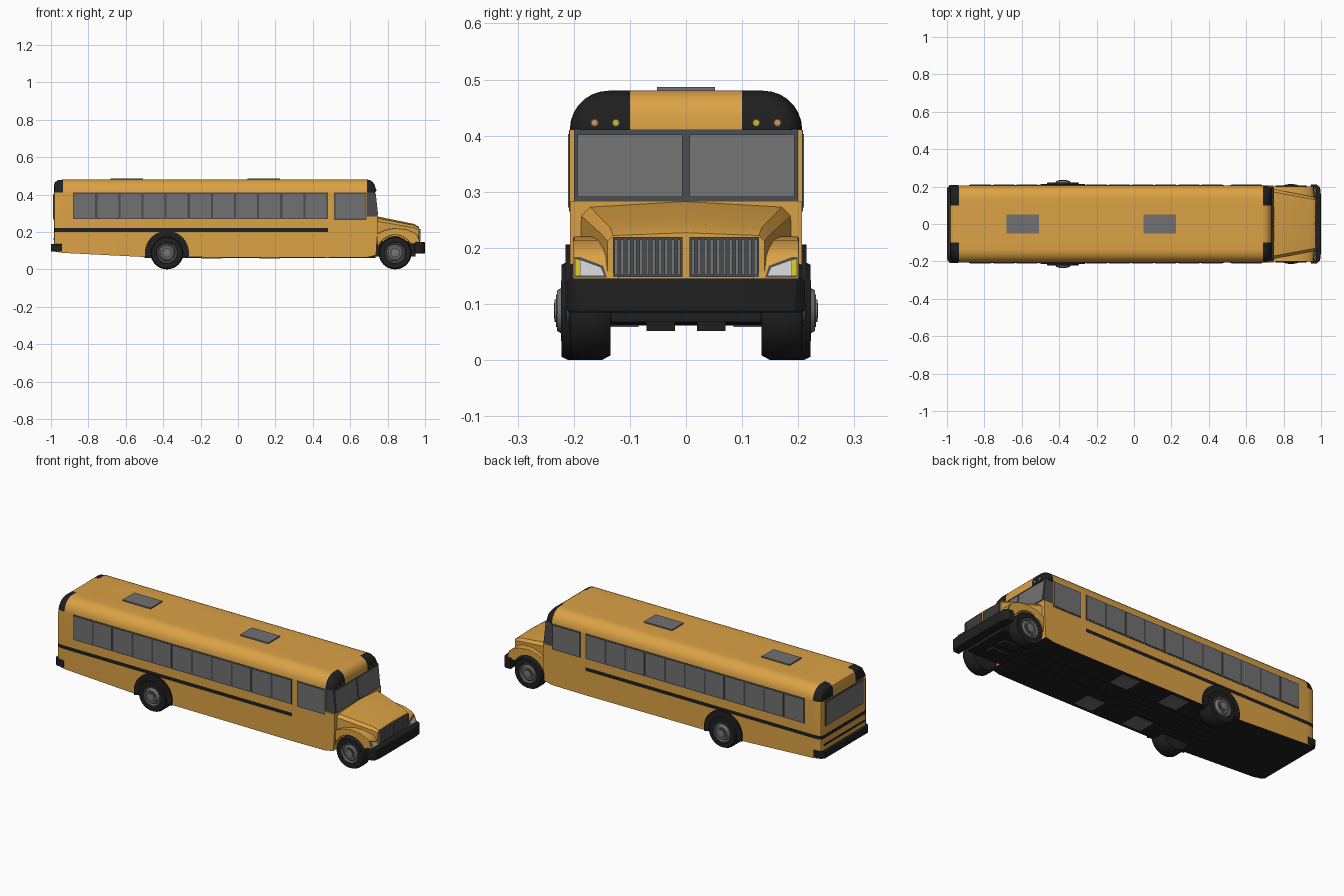
import bpy, bmesh
from math import sin, cos, pi, radians

if "Cube" in bpy.data.objects:
    bpy.data.objects.remove(bpy.data.objects["Cube"])


def material(name, r, g, b):
    m = bpy.data.materials.new(name)
    m.use_nodes = True
    m.diffuse_color = (r, g, b, 1)
    m.node_tree.nodes["Principled BSDF"].inputs["Base Color"].default_value = (r, g, b, 1)
    return m


YELLOW = material("school yellow", 0.71, 0.36, 0.06)
BLACK = material("black", 0.014, 0.014, 0.014)
FRAME = material("dark grey frame", 0.065, 0.07, 0.075)
GLASS = material("grey glass", 0.165, 0.165, 0.165)
METAL = material("wheel grey", 0.18, 0.18, 0.18)
LENS = material("pale lens", 0.6, 0.6, 0.6)
AMBER = material("amber lamp", 0.7, 0.3, 0.07)
LAMP = material("yellow lamp", 0.65, 0.52, 0.01)


def finish(bm, name, mats, rule=None, bevel=0):
    bmesh.ops.recalc_face_normals(bm, faces=bm.faces)
    if rule:
        for f in bm.faces:
            f.material_index = rule(f.calc_center_median(), f.normal)
    me = bpy.data.meshes.new(name)
    bm.to_mesh(me)
    bm.free()
    for m in mats:
        me.materials.append(m)
    me.shade_smooth()
    me.set_sharp_from_angle(angle=radians(32))
    ob = bpy.data.objects.new(name, me)
    bpy.context.scene.collection.objects.link(ob)
    if bevel:
        mod = ob.modifiers.new("bevel", "BEVEL")
        mod.width, mod.segments, mod.angle_limit = bevel, 3, radians(40)
    return ob


def loft(name, rings, mats, rule=None, cuts=(), bevel=0):
    """Skin closed rings of points, cap both ends, then slice along planes."""
    bm = bmesh.new()
    vs = [[bm.verts.new(p) for p in ring] for ring in rings]
    n = len(vs[0])
    for a, b in zip(vs, vs[1:]):
        for i in range(n):
            j = (i + 1) % n
            bm.faces.new((a[i], a[j], b[j], b[i]))
    bm.faces.new(vs[0])
    bm.faces.new(vs[-1])
    for co, no in cuts:
        bmesh.ops.bisect_plane(bm, geom=bm.verts[:] + bm.edges[:] + bm.faces[:],
                               plane_co=co, plane_no=no)
    return finish(bm, name, mats, rule, bevel)


def prism(name, pts, axis, lo, hi, mat, rule=None, bevel=0):
    place = {"x": lambda p, d: (d, p[0], p[1]),
             "y": lambda p, d: (p[0], d, p[1]),
             "z": lambda p, d: (p[0], p[1], d)}[axis]
    mats = mat if isinstance(mat, list) else [mat]
    return loft(name, [[place(p, d) for p in pts] for d in (lo, hi)], mats, rule, (), bevel)


def box(name, x0, x1, y0, y1, z0, z1, mat, bevel=0):
    return prism(name, [(x0, y0), (x1, y0), (x1, y1), (x0, y1)], "z", z0, z1, mat, bevel=bevel)


def arc(cx, cz, r, a0, a1, n):
    return [(cx + r * cos(radians(a0 + (a1 - a0) * i / n)),
             cz + r * sin(radians(a0 + (a1 - a0) * i / n))) for i in range(n + 1)]


def lathe(name, profile, x, z, side, mat, n=32):
    """Revolve (radius, y) pairs about a wheel axle."""
    rings = [[(x + r * cos(2 * pi * i / n), side * y, z + r * sin(2 * pi * i / n))
              for i in range(n)] for r, y in profile]
    return loft(name, rings, [mat])


# Body shell: arched cross-section with insets that round its ends
W, TOP, EAVE = 0.207, 0.48, 0.41


def section(x, inset, bottom):
    w, t = W - inset * 0.5, TOP - inset
    r = min(0.07, t - bottom - 0.001)
    half = [(w, bottom)] + arc(w - r, t - r, r, 0, 90, 7)
    return [(x, y, z) for y, z in half] + [(x, -y, z) for y, z in reversed(half)]


def body_paint(c, n):
    if n.z < -0.6:
        return 1
    cap = c.z > EAVE and abs(c.y) > 0.1 and (c.x < -0.935 or c.x > 0.69)
    stripe = 0.2 < c.z < 0.22 and c.x < 0.48
    return int(cap or stripe)


sides = [((0, y, 0), (0, 1, 0)) for y in (-0.1, 0.1)]
levels = [((0, 0, z), (0, 0, 1)) for z in (0.2, 0.22, EAVE)]
loft("body", [section(*s) for s in (
    (-0.985, 0.035, 0.095), (-0.98, 0.016, 0.095), (-0.965, 0.004, 0.092), (-0.935, 0, 0.088),
    (-0.5, 0, 0.066), (0.48, 0, 0.062), (0.69, 0, 0.064))],
    [YELLOW, BLACK], body_paint, sides + levels)
loft("front_roof_cap", [section(x, i, EAVE) for x, i in (
    (0.69, 0), (0.705, 0.003), (0.72, 0.013), (0.73, 0.027), (0.736, 0.045))],
    [YELLOW, BLACK], body_paint, sides)

# Cowl and windshield
prism("cowl", [(0.69, 0.283), (0.747, 0.283), (0.746, 0.2), (0.738, 0.075), (0.69, 0.064)],
      "y", -W, W, [YELLOW, BLACK], lambda c, n: int(n.z < -0.6))
prism("windshield_frame", [(0.69, 0.412), (0.733, 0.412), (0.747, 0.283), (0.69, 0.283)],
      "y", -0.2, 0.2, FRAME)


def screen_x(z):
    return 0.733 + (0.412 - z) * 0.108


for s in (-1, 1):
    prism("windshield_pane", [(screen_x(z) + o, z) for o, z in (
        (-0.002, 0.402), (0.003, 0.402), (0.003, 0.291), (-0.002, 0.291))],
        "y", s * 0.006, s * 0.193, GLASS)

# Side, driver and rear windows
PITCH = 1.36 / 11
for s in (-1, 1):
    def window(name, x0, x1, z0, z1, depth, mat):
        box(name, x0, x1, s * 0.2, s * (W + depth), z0, z1, mat)
    window("side_window_frame", -0.882, 0.48, 0.268, 0.41, 0.0015, FRAME)
    for i in range(11):
        x = -0.882 + i * PITCH
        window("side_window", x + 0.006, x + PITCH - 0.005, 0.275, 0.403, 0.003, GLASS)
    window("door_window_frame", 0.513, 0.688, 0.265, 0.41, 0.0015, FRAME)
    window("door_window", 0.52, 0.681, 0.272, 0.403, 0.003, GLASS)
box("rear_window_frame", -0.987, -0.98, -0.17, 0.17, 0.265, 0.405, FRAME)
box("rear_window", -0.989, -0.98, -0.163, 0.163, 0.272, 0.398, GLASS)
box("rear_lower_stripe", -0.987, -0.98, -0.18, 0.18, 0.158, 0.168, BLACK)

# Roof hatches
for x in (-0.595, 0.138):
    box("roof_hatch", x - 0.087, x + 0.087, -0.052, 0.052, 0.475, 0.487, GLASS)

# Hood: three tapering stations
def hood_ring(x, half):
    return [(x, y, z) for y, z in half] + [(x, -y, z) for y, z in reversed(half[:-1])]


loft("hood", [
    hood_ring(0.74, [(0.188, 0.15), (0.188, 0.258), (0.172, 0.274), (0, 0.284)]),
    hood_ring(0.94, [(0.148, 0.15), (0.148, 0.222), (0.135, 0.236), (0, 0.243)]),
    hood_ring(0.968, [(0.14, 0.14), (0.14, 0.212), (0.13, 0.222), (0, 0.227)])], [YELLOW])
box("engine_bay", 0.735, 0.95, -0.134, 0.134, 0.068, 0.2, BLACK)

# Grille with upright bars in two halves
for s in (-1, 1):
    box("grille_back", 0.96, 0.971, s * 0.006, s * 0.13, 0.148, 0.219, FRAME)
    for i in range(11):
        y = 0.0125 + i * 0.0112
        box("grille_bar", 0.965, 0.976, s * (y - 0.003), s * (y + 0.003), 0.152, 0.215, METAL)

# Front fenders with headlamps
fender = [(0.745, 0.19), (0.785, 0.21), (0.84, 0.22), (0.9, 0.214), (0.942, 0.198),
          (0.957, 0.185), (0.972, 0.145), (0.97, 0.135)] + arc(0.84, 0.088, 0.096, 30, 170, 12)


def lamp_plate(name, pts, depth, s, mat):
    loft(name, [[(0.957 + (0.185 - z) * 0.375 + o, s * y, z) for y, z in pts]
                for o in (-0.005, depth)], [mat])


for s in (-1, 1):
    prism("front_fender", fender, "y", s * 0.12, s * 0.201, YELLOW, bevel=0.01)
    lamp_plate("headlamp_bezel", [(0.141, 0.147), (0.199, 0.147), (0.199, 0.184), (0.19, 0.184),
                                  (0.148, 0.168)], 0.002, s, FRAME)
    lamp_plate("headlamp", [(0.146, 0.151), (0.188, 0.151), (0.188, 0.178), (0.152, 0.165)],
               0.004, s, LENS)
    lamp_plate("turn_lamp", [(0.189, 0.151), (0.197, 0.151), (0.197, 0.18), (0.189, 0.178)],
               0.004, s, LAMP)
    for y, mat in ((0.125, LAMP), (0.163, AMBER)):
        for r, x, m in ((0.007, 0.738, FRAME), (0.005, 0.74, mat)):
            prism("warning_lamp", arc(s * y, 0.423, r, 0, 337.5, 15), "x", 0.73, x, m)

# Bumpers
prism("front_bumper", [(0.945, 0.211), (0.978, 0.211), (0.995, 0.195), (1, 0.15),
                       (1, -0.15), (0.995, -0.195), (0.978, -0.211), (0.945, -0.211)],
      "z", 0.085, 0.145, BLACK, bevel=0.004)
prism("rear_bumper", [(-0.94, 0.209), (-0.985, 0.209), (-1, 0.19),
                      (-1, -0.19), (-0.985, -0.209), (-0.94, -0.209)],
      "z", 0.095, 0.135, BLACK, bevel=0.003)

# Wheels, rear arches and axles
R = 0.088
for x, out, hub in ((0.84, 0.206, 0.212), (-0.38, 0.222, 0.234)):
    for s in (-1, 1):
        lathe("tyre", [(0.05, 0.135), (R - 0.008, 0.135), (R, 0.15), (R, out - 0.012),
                       (R - 0.006, out), (0.056, out), (0.052, out - 0.008)], x, R, s, BLACK)
        lathe("rim", [(0.054, out - 0.03), (0.054, out + 0.001), (0.049, out + 0.001),
                      (0.044, out - 0.006), (0.036, hub - 0.004), (0.03, hub - 0.004)],
              x, R, s, METAL)
        lathe("hub_ring", [(0.029, out - 0.01), (0.029, hub - 0.002), (0.024, hub - 0.002)],
              x, R, s, FRAME)
        lathe("hub", [(0.02, out - 0.01), (0.02, hub), (0.012, hub + 0.001)], x, R, s, METAL)
    box("axle", x - 0.015, x + 0.015, -0.14, 0.14, 0.073, 0.103, BLACK)
for s in (-1, 1):
    prism("rear_wheel_arch", arc(-0.38, R, 0.118, -12, 192, 24) + arc(-0.38, R, 0.07, 192, -12, 24),
          "y", s * 0.2, s * 0.215, BLACK)

# Underside: chassis blocks, rails and service panels
for s in (-1, 1):
    box("chassis_block", 0.79, 0.89, s * 0.02, s * 0.07, 0.052, 0.085, BLACK)
    box("chassis_rail", -0.5, 0.735, s * 0.02, s * 0.07, 0.06, 0.075, BLACK)
    for x in (-0.14, 0.17):
        box("floor_panel", x - 0.055, x + 0.055, s * 0.085, s * 0.185, 0.059, 0.07, GLASS)
